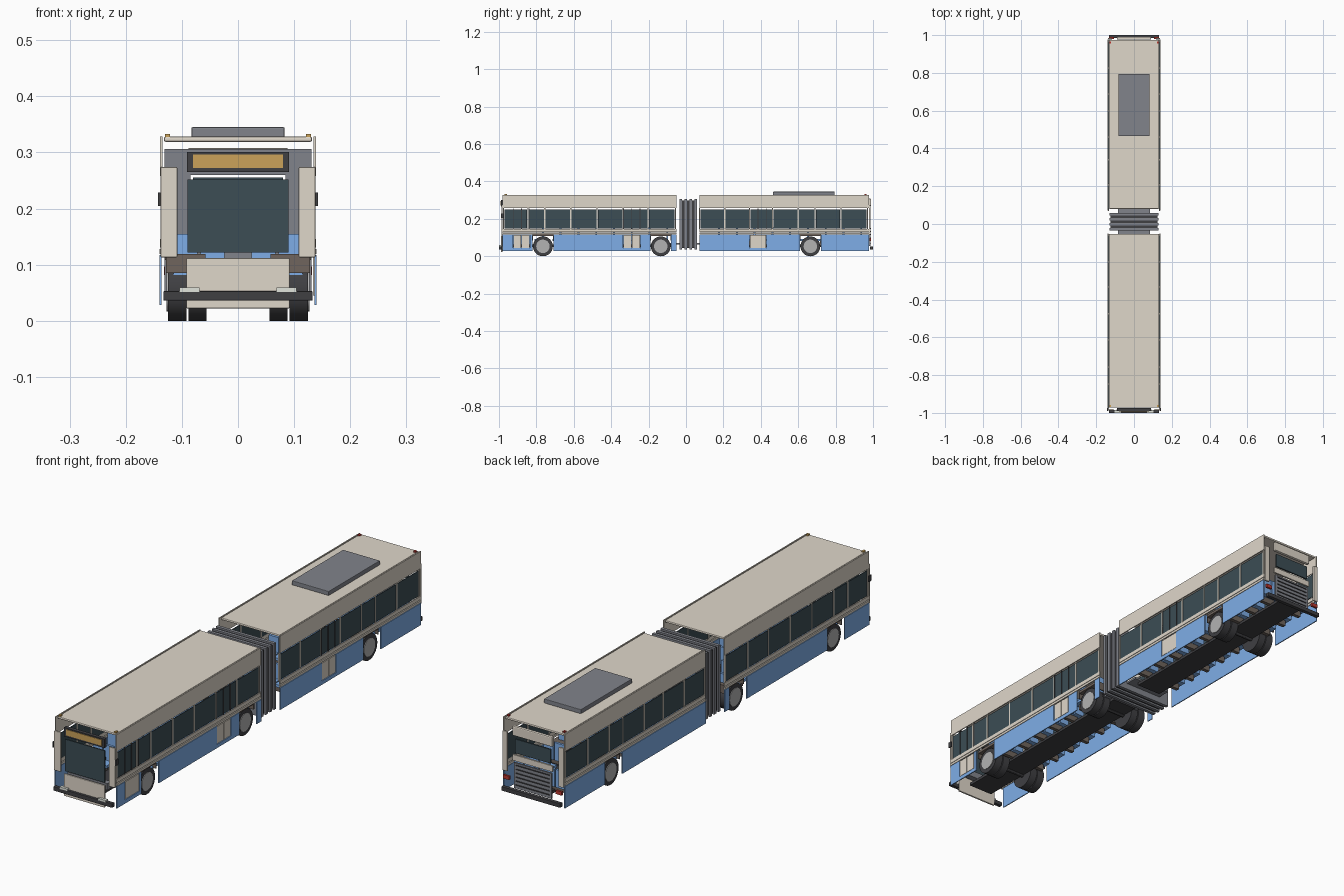
import bpy, bmesh, math
from mathutils import Matrix, Vector

if "Cube" in bpy.data.objects:
    bpy.data.objects.remove(bpy.data.objects["Cube"])


def material(name, r, g, b):
    m = bpy.data.materials.new(name)
    m.diffuse_color = (r, g, b, 1)
    m.use_nodes = True
    m.node_tree.nodes["Principled BSDF"].inputs["Base Color"].default_value = m.diffuse_color
    return m


CREAM = material("cream_paint", 0.74, 0.68, 0.59)
BLUE = material("blue_paint", 0.21, 0.42, 0.80)
GLASS = material("dark_glass", 0.045, 0.075, 0.09)
DARK = material("dark_rubber", 0.05, 0.05, 0.055)
GREY = material("mid_grey", 0.22, 0.23, 0.26)
HUB = material("wheel_grey", 0.45, 0.45, 0.45)
AMBER = material("amber", 0.60, 0.36, 0.10)
RED = material("red_lamp", 0.5, 0.04, 0.03)
LAMP = material("lamp_white", 0.75, 0.78, 0.72)
BROWN = material("arch_brown", 0.16, 0.13, 0.11)


def finish(bm, name, mat):
    bmesh.ops.recalc_face_normals(bm, faces=bm.faces)
    me = bpy.data.meshes.new(name)
    bm.to_mesh(me)
    bm.free()
    me.materials.append(mat)
    ob = bpy.data.objects.new(name, me)
    bpy.context.collection.objects.link(ob)
    return ob


def boxes(name, mat, specs, bevel=0):
    """One object made of boxes given as (x0, x1, y0, y1, z0, z1)."""
    bm = bmesh.new()
    for x0, x1, y0, y1, z0, z1 in specs:
        mid = Vector(((x0 + x1) / 2, (y0 + y1) / 2, (z0 + z1) / 2))
        size = Matrix.Diagonal((x1 - x0, y1 - y0, z1 - z0, 1))
        bmesh.ops.create_cube(bm, size=1, matrix=Matrix.Translation(mid) @ size)
    ob = finish(bm, name, mat)
    if bevel:
        mod = ob.modifiers.new("bevel", 'BEVEL')
        mod.width, mod.segments = bevel, 2
    return ob


def both(specs):
    """Repeat box specs on the -x side."""
    return specs + [(-b, -a, c, d, e, f) for a, b, c, d, e, f in specs]


def cylinders(name, mat, specs, n=32):
    """Cylinders along x given as (x0, x1, y, z, radius)."""
    bm = bmesh.new()
    for x0, x1, y, z, r in specs:
        m = Matrix.Translation(((x0 + x1) / 2, y, z)) @ Matrix.Rotation(math.pi / 2, 4, 'Y')
        bmesh.ops.create_cone(bm, segments=n, radius1=r, radius2=r, depth=abs(x1 - x0),
                              cap_ends=True, matrix=m)
    ob = finish(bm, name, mat)
    bpy.context.view_layer.objects.active = ob
    ob.select_set(True)
    bpy.ops.object.shade_smooth_by_angle()
    ob.select_set(False)


SECTIONS = {
    "front": dict(y=(-0.98, -0.05), axles=(-0.765, -0.135), doors=(-0.88, -0.29),
                  posts=(-0.975, -0.845, -0.755, -0.616, -0.475, -0.336, -0.203, -0.057)),
    "rear": dict(y=(0.072, 0.978), axles=(0.665,), doors=(0.385,),
                 posts=(0.073, 0.207, 0.34, 0.463, 0.60, 0.69, 0.828, 0.970)),
}


def gaps(y0, y1, cuts):
    """Intervals of y0..y1 left over after removing the cuts."""
    out, a = [], y0
    for lo, hi in sorted(cuts):
        if lo - a > 0.006:
            out.append((a, lo))
        a = hi
    out.append((a, y1))
    return out


for key, s in SECTIONS.items():
    y0, y1 = s["y"]
    # roof sheet and side cove panels
    boxes(key + "_roof", CREAM, [(-0.132, 0.132, y0 + 0.008, y1 - 0.003, 0.319, 0.328)], 0.003)
    boxes(key + "_roof_side", CREAM, both([(0.135, 0.139, y0, y1, 0.258, 0.328)]))
    # belt rails below windows
    boxes(key + "_belt_rail", CREAM, both([(0.135, 0.139, y0, y1, 0.131, 0.146),
                                           (0.135, 0.140, y0, y1, 0.119, 0.128)]))
    # window panes with pillars between
    p = s["posts"]
    boxes(key + "_windows", GLASS, both([(0.133, 0.136, a + 0.004, b - 0.004, 0.148, 0.251)
                                         for a, b in zip(p, p[1:])]))
    boxes(key + "_window_pillars", CREAM, both([(0.132, 0.1375, a - 0.003, a + 0.003, 0.146, 0.258)
                                                for a in p]))
    # blue skirts: doors interrupt only the right side
    arch = [(a - 0.056, a + 0.056) for a in s["axles"]]
    doors = [(d - 0.046, d + 0.046) for d in s["doors"]]
    boxes(key + "_skirt_right", BLUE, [(0.136, 0.140, a, b, 0.028, 0.117)
                                       for a, b in gaps(y0, y1, arch + doors)])
    boxes(key + "_skirt_left", BLUE, [(-0.140, -0.136, a, b, 0.028, 0.117)
                                      for a, b in gaps(y0, y1, arch)])
    # two-leaf doors with glazing frames
    boxes(key + "_door_leaves", CREAM, [(0.134, 0.139, d + o - 0.021, d + o + 0.021, 0.045, 0.115)
                                        for d in s["doors"] for o in (-0.022, 0.022)])
    boxes(key + "_door_sills", BLUE, [(0.136, 0.140, d - 0.046, d + 0.046, 0.028, 0.043)
                                      for d in s["doors"]])
    boxes(key + "_door_frames", DARK, [(0.134, 0.1385, d + o - 0.002, d + o + 0.002, 0.143, 0.255)
                                       for d in s["doors"] for o in (-0.044, 0, 0.044)])
    # chassis floor strip
    boxes(key + "_floor", DARK, [(-0.055, 0.055, y0 + 0.02, y1 - 0.01, 0.05, 0.062)])
    # wheel arches
    boxes(key + "_wheel_arches", BROWN, both(
        [b for a in s["axles"] for b in ((0.058, 0.130, a - 0.054, a + 0.054, 0.108, 0.119),
                                         (0.058, 0.128, a - 0.057, a - 0.053, 0.085, 0.119),
                                         (0.058, 0.128, a + 0.053, a + 0.057, 0.085, 0.119))]))
    # axles, twin tyres and hubs
    tyres, hubs = [], []
    for a in s["axles"]:
        for sx in (-1, 1):
            tyres += [(sx * 0.092, sx * 0.125, a, 0.053, 0.053),
                      (sx * 0.056, sx * 0.088, a, 0.053, 0.053)]
            hubs += [(sx * 0.120, sx * 0.1275, a, 0.053, 0.036)]
    cylinders(key + "_tyres", DARK, tyres)
    cylinders(key + "_wheel_hubs", HUB, hubs)
    cylinders(key + "_axles", DARK, [(-0.1, 0.1, a, 0.053, 0.010) for a in s["axles"]], 12)
    # rows of double seats
    start = y0 + (0.17 if key == "front" else 0.06)
    n = int((y1 - 0.06 - start) / 0.095) + 1
    cush, legs = [], []
    for i in range(n):
        y = start + i * 0.095
        for x in (0.024, 0.072):
            cush += [(x, x + 0.043, y, y + 0.045, 0.082, 0.093),
                     (x, x + 0.043, y + 0.040, y + 0.050, 0.082, 0.155)]
        legs += [(0.040, 0.100, y + 0.015, y + 0.03, 0.058, 0.082)]
    boxes(key + "_seats", BLUE, both(cush))
    boxes(key + "_seat_legs", BROWN, both(legs))

# articulation bellows: stacked frame ribs, alternating depth
ribs, folds = [], []
for i in range(7):
    y = -0.035 + i * 0.0133
    w = 0 if i % 2 == 0 else 0.007
    x, t, b = 0.131 - w, 0.306 - w, 0.036 + w
    (folds if w else ribs).extend([(-x, -0.085, y, y + 0.0132, b, t), (0.085, x, y, y + 0.0132, b, t),
                                   (-0.085, 0.085, y, y + 0.0132, 0.26, t),
                                   (-0.085, 0.085, y, y + 0.0132, b, 0.062)])
boxes("bellows_ribs", GREY, ribs)
boxes("bellows_folds", DARK, folds)
boxes("articulation_floor", GREY, [(-0.085, 0.085, -0.09, 0.11, 0.062, 0.070)])

# front face
boxes("windshield", GLASS, [(-0.090, 0.090, -0.986, -0.981, 0.122, 0.252)])
boxes("sign_housing", DARK, [(-0.091, 0.091, -0.990, -0.975, 0.265, 0.301)])
boxes("sign_display", AMBER, [(-0.080, 0.080, -0.992, -0.989, 0.272, 0.296)])
boxes("front_corner_panels", CREAM, both([(0.108, 0.138, -0.987, -0.980, 0.113, 0.274)]), 0.002)
boxes("front_panel", CREAM, [(-0.092, 0.092, -0.990, -0.982, 0.022, 0.112)], 0.002)
boxes("front_bumper", DARK, [(-0.133, 0.133, -1.0, -0.984, 0.036, 0.053)], 0.002)
boxes("headlights", LAMP, both([(0.069, 0.104, -1.0, -0.986, 0.050, 0.059)]))
boxes("mirrors", DARK, both([(0.138, 0.1425, -0.990, -0.974, 0.205, 0.229)]))
boxes("dashboard", GREY, [(-0.09, 0.09, -0.970, -0.945, 0.085, 0.112)])
boxes("roof_markers_front", AMBER, both([(0.121, 0.130, -0.970, -0.957, 0.326, 0.333)]))

# rear face
boxes("rear_top_panel", CREAM, [(-0.090, 0.090, 0.976, 0.990, 0.268, 0.308)], 0.004)
boxes("rear_window", GLASS, [(-0.080, 0.080, 0.980, 0.986, 0.198, 0.255)])
boxes("rear_mid_panel", CREAM, [(-0.090, 0.090, 0.980, 0.987, 0.166, 0.190)])
boxes("engine_cover", GREY, [(-0.085, 0.085, 0.979, 0.986, 0.055, 0.158)])
boxes("engine_louvres", DARK, [(-0.075, 0.075, 0.985, 0.989, 0.067 + i * 0.016, 0.071 + i * 0.016)
                               for i in range(6)])
boxes("rear_corner_panels", CREAM, both([(0.116, 0.138, 0.978, 0.986, 0.113, 0.274)]), 0.002)
boxes("tail_lights", RED, both([(0.105, 0.132, 0.980, 0.989, 0.082, 0.097)]))
boxes("rear_bumper", DARK, [(-0.133, 0.133, 0.984, 1.0, 0.036, 0.053)], 0.002)
boxes("roof_markers_rear", RED, both([(0.121, 0.130, 0.955, 0.966, 0.326, 0.333)]))

# rooftop air unit
boxes("roof_unit", GREY, [(-0.083, 0.083, 0.465, 0.795, 0.327, 0.345)], 0.002)
